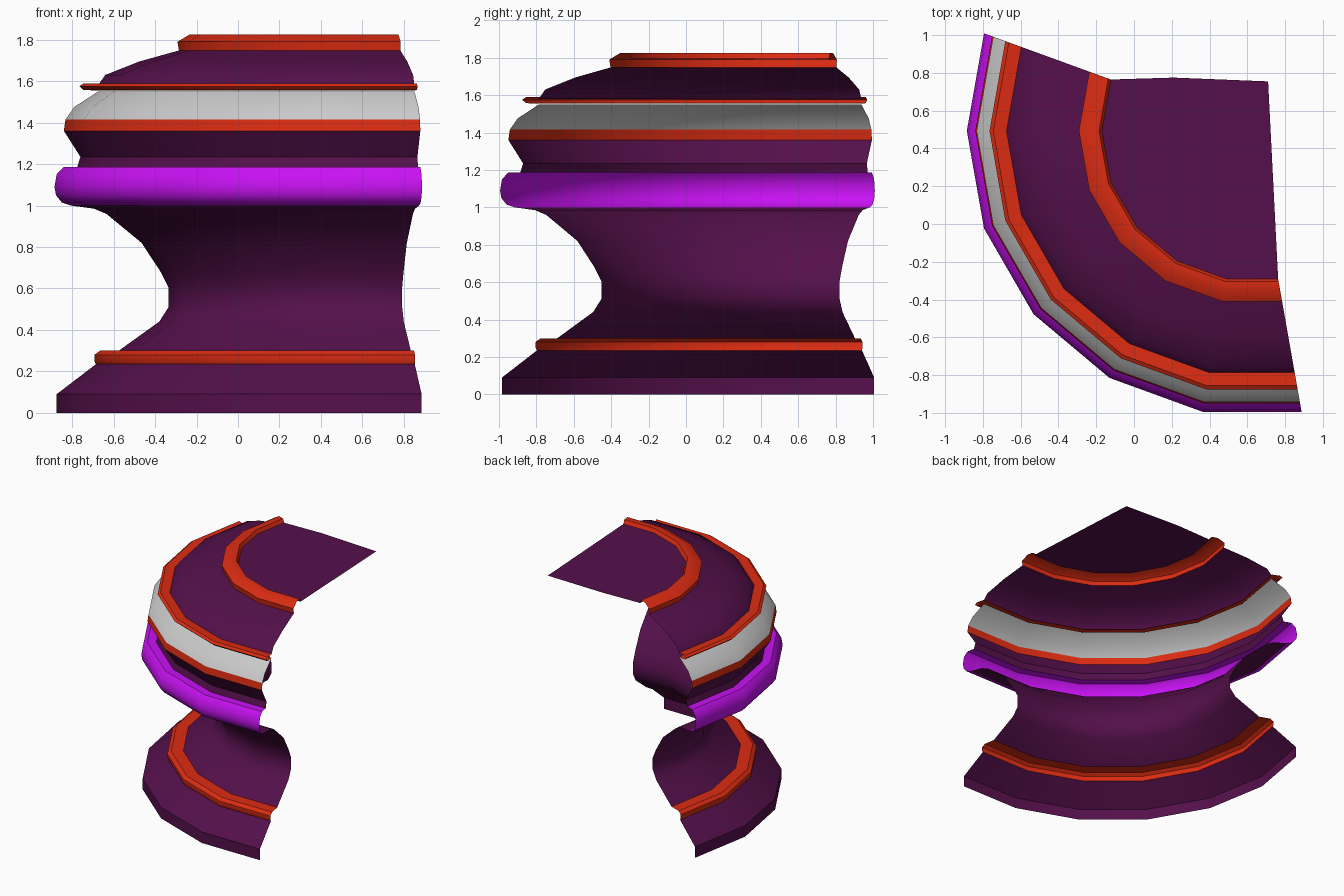
import bpy, bmesh
from math import cos, sin, radians

if "Cube" in bpy.data.objects:
    bpy.data.objects.remove(bpy.data.objects["Cube"])

CX, CY = 0.625, 0.493                          # axis of the curved shell
ANGLES = [radians(160 + 20 * i) for i in range(7)]


def material(name, rgb):
    m = bpy.data.materials.new(name)
    m.diffuse_color = (*rgb, 1)
    m.use_nodes = True
    m.node_tree.nodes["Principled BSDF"].inputs["Base Color"].default_value = m.diffuse_color
    return m


DARK = material("dark_plum", (0.09, 0.005, 0.07))
RED = material("red_trim", (0.72, 0.025, 0.006))
VIOLET = material("violet", (0.58, 0.006, 0.9))


def ring_point(r, z, a):
    return (CX + r * cos(a), CY + r * sin(a), z)


def finish(name, bm, mat):
    me = bpy.data.meshes.new(name)
    bm.to_mesh(me)
    bm.free()
    ob = bpy.data.objects.new(name, me)
    bpy.context.collection.objects.link(ob)
    if mat:
        me.materials.append(mat)
    bpy.ops.object.select_all(action='DESELECT')
    ob.select_set(True)
    bpy.context.view_layer.objects.active = ob
    bpy.ops.object.shade_smooth_by_angle(angle=radians(35))
    return ob


def sweep(name, profile, mat=None):
    """Revolve a bottom-to-top (radius, z) profile through the 120 degree arc."""
    bm = bmesh.new()
    cols = [[bm.verts.new(ring_point(r, z, a)) for r, z in profile] for a in ANGLES]
    for c0, c1 in zip(cols, cols[1:]):
        for j in range(len(profile) - 1):
            bm.faces.new((c0[j], c1[j], c1[j + 1], c0[j + 1]))
    return finish(name, bm, mat)


# Foot and its trim
sweep("foot", [(1.5, 0), (1.5, 0.09), (1.31, 0.235)], DARK)
sweep("foot_trim", [(1.31, 0.235), (1.318, 0.25), (1.318, 0.28), (1.29, 0.3), (1.2, 0.3)], RED)

# Concave waist
sweep("waist", [(1.2, 0.3), (1.005, 0.44), (0.96, 0.51), (0.96, 0.605), (0.998, 0.68),
                (1.09, 0.82), (1.26, 0.96), (1.32, 0.985), (1.43, 1.0)], DARK)

# Rounded bumper and the neck above it
sweep("bumper", [(1.43, 1.0), (1.475, 1.015), (1.503, 1.05), (1.51, 1.09), (1.5, 1.15),
                 (1.465, 1.187), (1.4, 1.187)], VIOLET)
sweep("neck", [(1.4, 1.187), (1.385, 1.235), (1.465, 1.36)], DARK)

# Pale band between two trims
sweep("lower_trim", [(1.465, 1.36), (1.457, 1.415)], RED)
sweep("pale_band", [(1.457, 1.415), (1.415, 1.475), (1.3, 1.55)])
sweep("upper_trim", [(1.3, 1.555), (1.37, 1.557), (1.39, 1.575), (1.37, 1.589), (1.3, 1.585)], RED)

# Shoulder and rim
sweep("shoulder", [(1.3, 1.58), (1.265, 1.63), (1.1, 1.695), (0.91, 1.748)], DARK)
sweep("rim", [(0.91, 1.748), (0.917, 1.79), (0.86, 1.824), (0.81, 1.824), (0.795, 1.795)], RED)

# Flat top closing toward the rear corner
bm = bmesh.new()
edge = [bm.verts.new(ring_point(0.795, 1.795, a)) for a in ANGLES]
corner = bm.verts.new((0.71, 0.755, 1.79))
side = bm.verts.new((0.21, 0.775, 1.795))
bm.faces.new((edge[0], edge[1], side))
bm.faces.new((side, edge[1], corner))
for v0, v1 in zip(edge[1:], edge[2:]):
    bm.faces.new((v0, v1, corner))
finish("top_plate", bm, DARK)
